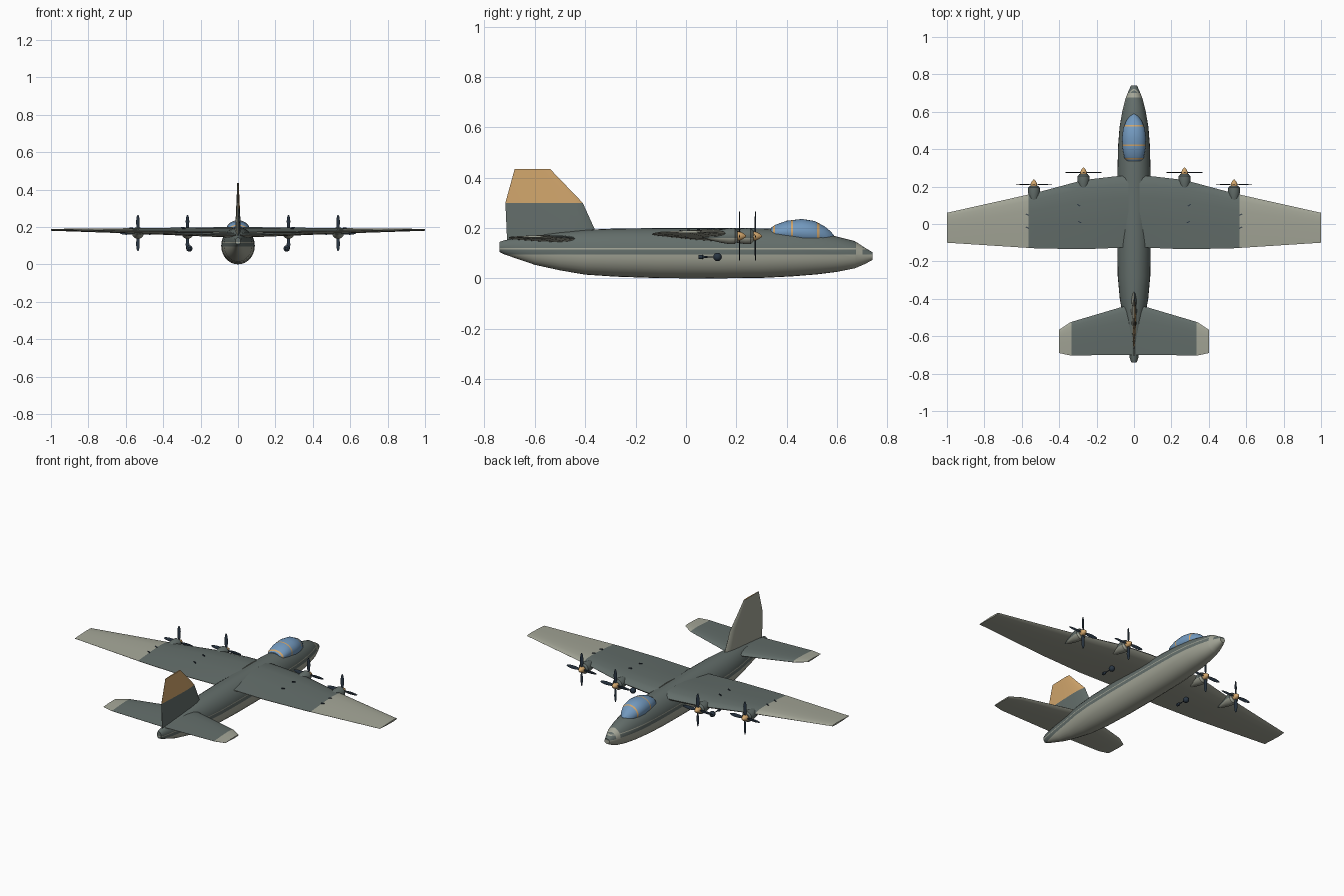
import bpy, bmesh
from math import cos, sin, pi, radians
from mathutils import Vector, Matrix

cube = bpy.data.objects.get("Cube")
if cube:
    bpy.data.objects.remove(cube, do_unlink=True)


def material(name, rgb):
    m = bpy.data.materials.new(name)
    m.use_nodes = True
    m.diffuse_color = (*rgb, 1)
    m.node_tree.nodes["Principled BSDF"].inputs["Base Color"].default_value = (*rgb, 1)
    return m


DARK, PALE, TAN, GLASS, NAVY = range(5)
MATS = [material("dark_grey_green", (0.125, 0.155, 0.145)),
        material("pale_grey", (0.37, 0.38, 0.31)),
        material("tan", (0.64, 0.38, 0.15)),
        material("canopy_blue", (0.17, 0.32, 0.52)),
        material("propeller_navy", (0.022, 0.036, 0.055))]


def finish(name, bm, rule, cuts=()):
    """Cut along colour borders, colour faces by rule(centre, normal), make the object."""
    for axis, value in cuts:
        co, no = Vector(), Vector()
        co[axis], no[axis] = value, 1
        bmesh.ops.bisect_plane(bm, geom=bm.verts[:] + bm.edges[:] + bm.faces[:],
                               plane_co=co, plane_no=no, dist=1e-5)
    bmesh.ops.recalc_face_normals(bm, faces=bm.faces)
    bm.normal_update()
    for f in bm.faces:
        f.material_index = rule(f.calc_center_median(), f.normal)
    mesh = bpy.data.meshes.new(name)
    bm.to_mesh(mesh)
    bm.free()
    for m in MATS:
        mesh.materials.append(m)
    ob = bpy.data.objects.new(name, mesh)
    bpy.context.collection.objects.link(ob)
    bpy.ops.object.select_all(action="DESELECT")
    ob.select_set(True)
    bpy.context.view_layer.objects.active = ob
    bpy.ops.object.shade_smooth_by_angle(angle=radians(35))
    return ob


def loft(bm, rings):
    """Skin a list of equal point rings and cap both ends."""
    loops = [[bm.verts.new(p) for p in ring] for ring in rings]
    n = len(loops[0])
    for a, b in zip(loops, loops[1:]):
        for i in range(n):
            j = (i + 1) % n
            bm.faces.new((a[i], a[j], b[j], b[i]))
    bm.faces.new(loops[0])
    bm.faces.new(loops[-1])


def body(name, stations, rule, cuts=(), x=0, sides=28):
    """Elliptic hull along y from (y, half width, bottom, top)."""
    bm = bmesh.new()
    turns = [2 * pi * i / sides for i in range(sides)]
    loft(bm, [[(x + w * cos(t), y, (lo + hi) / 2 + (hi - lo) / 2 * sin(t)) for t in turns]
              for y, w, lo, hi in stations])
    return finish(name, bm, rule, cuts)


# Airfoil half thickness along the chord, leading to trailing edge
FOIL = [(0, 0), (0.03, 0.45), (0.12, 0.85), (0.3, 1), (0.6, 0.7), (1, 0.06)]
SECTION = FOIL + [(c, -h) for c, h in FOIL[:0:-1]]


def foil(stations, place):
    """Lifting surface from (span, leading y, trailing y, height, half thickness)."""
    bm = bmesh.new()
    loft(bm, [[place(s, lead + (trail - lead) * c, mid + t * h) for c, h in SECTION]
              for s, lead, trail, mid, t in stations])
    return bm


# Fuselage: dark upper half with a thin pale side line, pale belly and nose band
def hull_colour(c, n):
    if 0.675 < c.y < 0.7 or c.z < 0.095 or 0.115 < c.z < 0.12:
        return PALE
    return DARK


body("fuselage", [
    (-0.74, 0.014, 0.105, 0.145), (-0.72, 0.022, 0.095, 0.152), (-0.6, 0.042, 0.054, 0.17),
    (-0.5, 0.058, 0.032, 0.184), (-0.4, 0.076, 0.015, 0.193), (-0.28, 0.087, 0.007, 0.198),
    (-0.1, 0.09, 0.001, 0.2), (0.1, 0.09, 0, 0.2), (0.3, 0.088, 0.002, 0.199),
    (0.42, 0.085, 0.008, 0.193), (0.52, 0.077, 0.016, 0.182), (0.6, 0.063, 0.026, 0.166),
    (0.67, 0.046, 0.04, 0.148), (0.71, 0.03, 0.057, 0.122), (0.74, 0.016, 0.073, 0.104)],
    hull_colour, [(2, 0.095), (2, 0.115), (2, 0.12), (1, 0.675), (1, 0.7)])

# Canopy with tan frame hoops
HOOPS = [0.35, 0.42, 0.525]
body("canopy", [
    (0.338, 0.04, 0.15, 0.202), (0.355, 0.052, 0.15, 0.213), (0.4, 0.06, 0.14, 0.229),
    (0.46, 0.064, 0.13, 0.236), (0.51, 0.058, 0.13, 0.228), (0.55, 0.042, 0.13, 0.207),
    (0.575, 0.025, 0.13, 0.186), (0.588, 0.008, 0.14, 0.17)],
    lambda c, n: TAN if any(abs(c.y - h) < 0.004 for h in HOOPS) else GLASS,
    [(1, h + d) for h in HOOPS for d in (-0.004, 0.004)])

# Tail fin: tan cap and dark base on one side, plain pale on the other
fin = foil([(0.13, -0.335, -0.71, 0, 0.016), (0.19, -0.36, -0.712, 0, 0.015),
            (0.3, -0.41, -0.717, 0, 0.01), (0.435, -0.54, -0.68, 0, 0.004)],
           lambda s, y, h: (h, y, s))
finish("tail_fin", fin,
       lambda c, n: PALE if n.x < -0.3 else TAN if c.z > 0.3 else DARK, [(2, 0.3)])

BLADE = [(0.008, 0.008), (0.035, 0.018), (0.065, 0.02), (0.088, 0.013), (0.097, 0.005)]
PROP_Z = 0.168


def propeller(name, x, y):
    bm = bmesh.new()
    pitch = Matrix.Rotation(radians(15), 3, "Z")
    for k in range(4):
        turn = Matrix.Rotation(k * pi / 2, 3, "Y")
        rings = []
        for r, chord in BLADE:
            corners = [(-chord / 2, 0), (0, 0.002), (chord / 2, 0), (0, -0.002)]
            rings.append([turn @ (pitch @ Vector((a, b, r))) + Vector((x, y, PROP_Z))
                          for a, b in corners])
        loft(bm, rings)
    finish(name, bm, lambda c, n: NAVY)


def under(c, n):
    return DARK if c.z > 0.16 else PALE


for side, s in (("left", 1), ("right", -1)):
    # Main wing: dark inner top, pale outer panel and underside
    wing = foil([(0.03, 0.258, -0.125, 0.172, 0.027), (0.1, 0.255, -0.128, 0.173, 0.026),
                 (0.27, 0.235, -0.135, 0.175, 0.022), (0.53, 0.165, -0.13, 0.179, 0.015),
                 (1.0, 0.06, -0.1, 0.185, 0.005)],
                lambda x, y, z: (s * x, y, z))
    finish(side + "_wing", wing,
           lambda c, n: DARK if n.z > 0 and abs(c.x) < 0.565 else PALE, [(0, s * 0.565)])

    # Tailplane with pale tip
    tail = foil([(0.01, -0.43, -0.7, 0.157, 0.014), (0.07, -0.445, -0.7, 0.158, 0.013),
                 (0.34, -0.525, -0.703, 0.164, 0.008), (0.4, -0.565, -0.69, 0.166, 0.004)],
                lambda x, y, z: (s * x, y, z))
    finish(side + "_tailplane", tail,
           lambda c, n: DARK if n.z > 0 and abs(c.x) < 0.335 else PALE, [(0, s * 0.335)])

    # Engines
    for place, x, p in (("inner", 0.27, 0.275), ("outer", 0.535, 0.212)):
        name = side + "_" + place
        body(name + "_nacelle",
             [(p + d, r, PROP_Z - r, PROP_Z + r) for d, r in
              ((-0.15, 0.004), (-0.11, 0.018), (-0.07, 0.027), (-0.04, 0.032),
               (-0.018, 0.031), (-0.008, 0.022))],
             under, [(2, 0.16)], s * x, 16)
        body(name + "_spinner",
             [(p + d, r, PROP_Z - r, PROP_Z + r) for d, r in
              ((-0.01, 0.018), (0.004, 0.017), (0.016, 0.011), (0.027, 0.002))],
             lambda c, n: TAN, (), s * x, 16)
        propeller(name + "_propeller", s * x, p)

    # Underwing probe: ball on a rod
    ball = [(0.125 + 0.017 * cos(a), 0.017 * sin(a)) for a in
            [pi * (1 - (i + 0.2) / 8.4) for i in range(9)]]
    rod = [(0.05, 0.008), (0.065, 0.009), (0.072, 0.004)]
    body(side + "_probe", [(y, r, 0.085 - r, 0.085 + r) for y, r in rod + ball],
         lambda c, n: NAVY, (), s * 0.26, 12)

    # Small dark hinge marks on top of the wing
    for x, y, z in ((0.295, 0.1, 0.197), (0.29, 0.01, 0.191), (0.57, 0.05, 0.192), (0.57, -0.02, 0.189)):
        bm = bmesh.new()
        bmesh.ops.create_cube(bm, size=1, matrix=Matrix.Translation((s * x, y, z))
                              @ Matrix.Rotation(s * 0.5, 4, "Z")
                              @ Matrix.Diagonal((0.018, 0.005, 0.008, 1)))
        finish(side + "_hinge_mark", bm, lambda c, n: NAVY)
